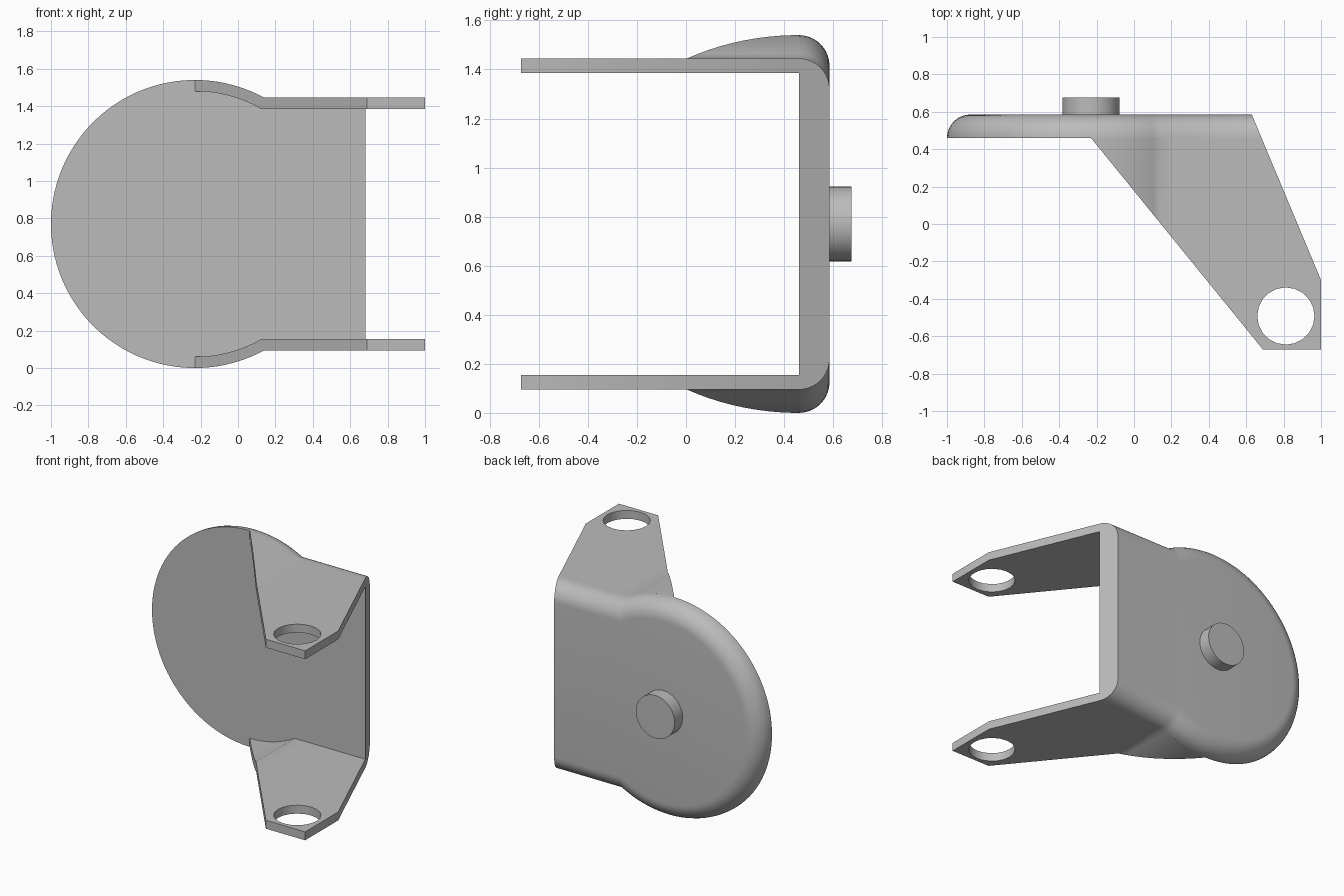
import bpy, bmesh
from math import sin, cos, pi, acos, sqrt

if "Cube" in bpy.data.objects:
    bpy.data.objects.remove(bpy.data.objects["Cube"], do_unlink=True)

CX, CZ, R, H = -0.23, 0.77, 0.77, 0.675   # disc centre, disc radius, half height of fork
FRONT, BACK, WALL = 0.46, 0.585, 0.06

grey = bpy.data.materials.new("plain_grey")
grey.use_nodes = True
grey.diffuse_color = (0.5, 0.5, 0.5, 1)
grey.node_tree.nodes["Principled BSDF"].inputs["Base Color"].default_value = (0.5, 0.5, 0.5, 1)


def loft(name, rings):
    """Solid through matching closed rings, capped at both ends."""
    bm = bmesh.new()
    loops = [[bm.verts.new(p) for p in ring] for ring in rings]
    n = len(loops[0])
    for a, b in zip(loops, loops[1:]):
        for i in range(n):
            j = (i + 1) % n
            bm.faces.new((a[i], a[j], b[j], b[i]))
    bm.faces.new(loops[0])
    bm.faces.new(loops[-1])
    bmesh.ops.recalc_face_normals(bm, faces=bm.faces)
    mesh = bpy.data.meshes.new(name)
    bm.to_mesh(mesh)
    bm.free()
    ob = bpy.data.objects.new(name, mesh)
    bpy.context.collection.objects.link(ob)
    mesh.materials.append(grey)
    return ob


def select(ob):
    bpy.ops.object.select_all(action="DESELECT")
    ob.select_set(True)
    bpy.context.view_layer.objects.active = ob


def smooth(ob):
    select(ob)
    bpy.ops.object.shade_smooth_by_angle(angle=pi / 6)


def cut(ob, cutter, operation):
    select(ob)
    mod = ob.modifiers.new("cut", "BOOLEAN")
    mod.operation, mod.solver, mod.object = operation, "EXACT", cutter
    bpy.ops.object.modifier_apply(modifier=mod.name)


def circle(x, y, r, n):
    return [(x + r * cos(2 * pi * i / n), y + r * sin(2 * pi * i / n)) for i in range(n)]


def shoulder(d):
    """Angle at which the disc, shrunk by d, meets the straight edge."""
    return acos(sqrt((R - d) ** 2 - (H - d) ** 2) / (R - d))


# Back plate: disc merging into a straight plate, with a rounded rear rim
def plate_ring(y, d, n=72):
    start, r = shoulder(d), R - d
    end_x = 0.63 + 0.418 * (BACK - y)
    sweep = [start + (2 * pi - 2 * start) * i / n for i in range(n + 1)]
    arc = [(CX + r * cos(a), y, CZ + r * sin(a)) for a in sweep]
    return [(end_x, y, CZ + H - d)] + arc + [(end_x, y, CZ - H + d)]


rim = BACK - FRONT
steps = [pi / 2 * k / 10 for k in range(11)]
smooth(loft("back_plate", [plate_ring(FRONT + rim * sin(a), rim * (1 - cos(a))) for a in steps]))


# Fork arms: bent sheet trimmed to the arm outline, with an axle hole
def sheet_edge(d, n=14):
    start, r = shoulder(d), R - d
    sweep = [1.8 + (start - 1.8) * i / n for i in range(n + 1)]
    pts = [(CX + r * cos(a), r * sin(a)) for a in sweep]
    return pts + [(pts[-1][0] + 0.06, H - d), (1.2, H - d)]


outline = [(CX, FRONT), (0.69, -0.672), (1, -0.672), (1, -0.3), (0.682, FRONT)]
trim = loft("arm_outline_cutter", [[(x, y, z) for x, y in outline] for z in (-0.3, 1.9)])
hole = loft("axle_hole_cutter", [[(x, y, z) for x, y in circle(0.812, -0.492, 0.153, 20)] for z in (-0.3, 1.9)])
for name, side in (("upper_arm", 1), ("lower_arm", -1)):
    section = sheet_edge(0) + sheet_edge(WALL)[::-1]
    arm = loft(name, [[(x, y, CZ + side * z) for x, z in section] for y in (-0.9, 0.7)])
    cut(arm, trim, "INTERSECT")
    cut(arm, hole, "DIFFERENCE")
    smooth(arm)
for helper in (trim, hole):
    bpy.data.objects.remove(helper, do_unlink=True)

# Mounting peg on the rear of the disc
smooth(loft("rear_peg", [[(x, y, z) for x, z in circle(CX, CZ, 0.153, 40)] for y in (BACK - 0.02, 0.675)]))
